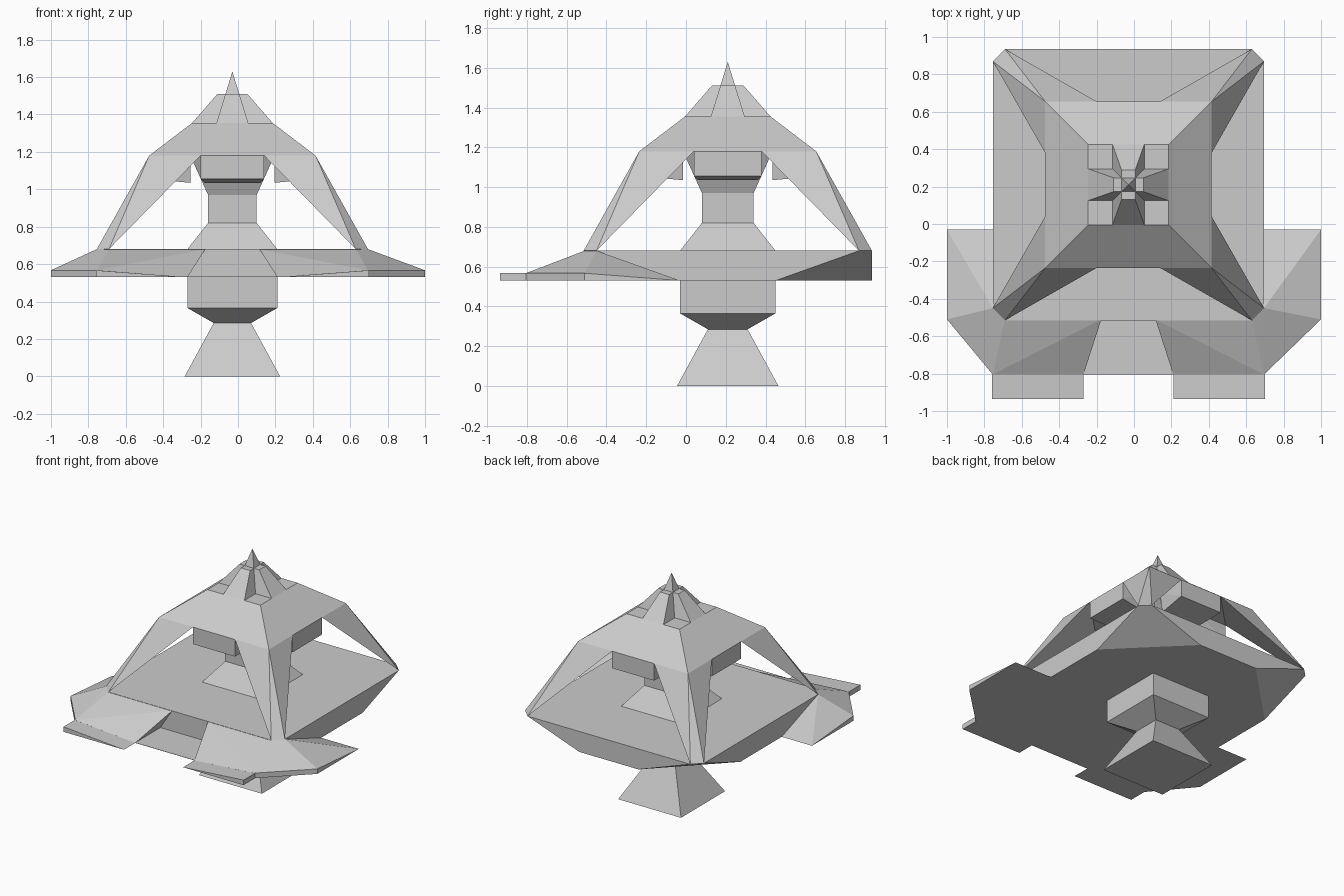
import bpy, bmesh
from mathutils import Vector, Matrix
from math import pi

if "Cube" in bpy.data.objects:
    bpy.data.objects.remove(bpy.data.objects["Cube"])

AXIS = Vector((-0.03, 0.21, 0))  # vertical centre line of the tower


def finish(bm, name):
    bmesh.ops.recalc_face_normals(bm, faces=bm.faces[:])
    bmesh.ops.translate(bm, verts=bm.verts[:], vec=AXIS)
    me = bpy.data.meshes.new(name)
    bm.to_mesh(me)
    bm.free()
    ob = bpy.data.objects.new(name, me)
    bpy.context.collection.objects.link(ob)
    return ob


def hull(name, pts, turn=0):
    """Convex flat-faced solid around the points, turned about the axis."""
    bm = bmesh.new()
    rot = Matrix.Rotation(turn, 3, 'Z')
    for p in pts:
        bm.verts.new(rot @ Vector(p))
    res = bmesh.ops.convex_hull(bm, input=bm.verts[:])
    junk = {v for v in res["geom_interior"] + res["geom_unused"]
            if isinstance(v, bmesh.types.BMVert)}
    bmesh.ops.delete(bm, geom=list(junk), context='VERTS')
    bmesh.ops.dissolve_limit(bm, angle_limit=0.01, verts=bm.verts[:], edges=bm.edges[:])
    return finish(bm, name)


def loft(name, rings):
    """Closed solid through matching horizontal rings."""
    bm = bmesh.new()
    loops = [[bm.verts.new(p) for p in r] for r in rings]
    n = len(loops[0])
    for a, b in zip(loops, loops[1:]):
        for i in range(n):
            j = (i + 1) % n
            bm.faces.new((a[i], a[j], b[j], b[i]))
    bm.faces.new(loops[0][::-1])
    bm.faces.new(loops[-1])
    return finish(bm, name)


def square(h, z):
    return [(-h, -h, z), (h, -h, z), (h, h, z), (-h, h, z)]


def plus(out, w, z):
    q = [(out, -w), (out, w), (w, w)]
    return [Matrix.Rotation(k * pi / 2, 3, 'Z') @ Vector((x, y, z))
            for k in range(4) for x, y in q]


def octagon(a, b, z):
    return [(sx * x, sy * y, z) for x, y in ((a, b), (b, a))
            for sx in (1, -1) for sy in (1, -1)]


# Flared foot and the square column rising to the roof
loft("foot", [square(h, z) for h, z in
              ((.255, 0), (.10, .285), (.24, .365), (.24, .53))])
loft("column", [square(h, z) for h, z in
                ((.24, .68), (.13, .82), (.13, .97), (.225, 1.18))])

# Platform with tapering corners
hull("platform", octagon(.725, .66, .68) + octagon(.725, .24, .53))

# Sloping pads and wedge flaps at the two front corners
LOW, RIM, TOP = .53, .567, .68
for side, s, reach in (("left", -1, .97), ("right", 1, 1.03)):
    pad = [(.725, -.66, TOP), (.66, -.72, TOP), (.145, -.72, TOP),
           (.24, -.72, LOW), (.24, -1.015, LOW),
           (.725, -1.015, RIM), (.725, -1.015, LOW),
           (reach, -.72, RIM), (reach, -.72, LOW),
           (reach, -.24, LOW), (.725, -.24, LOW)]
    hull(side + "_pad", [(s * x, y, z) for x, y, z in pad])
    flap = [(x, y, z) for y in (-1.015, -1.145)
            for x, z in ((.24, LOW), (.73, LOW), (.73, RIM))]
    hull(side + "_flap", [(s * x, y, z) for x, y, z in flap])

# Thin floor between the front pads
hull("front_floor", [(x, y, z) for x in (-.24, .24) for y in (-.72, -1.015)
                     for z in (.53, .532)])

# Four raking legs and four blocks under the roof edges
for k in range(4):
    hull("leg", [(-.445, -.445, 1.18), (-.17, -.445, 1.18), (-.445, -.17, 1.18),
                 (-.725, -.66, .68), (-.66, -.725, .68)], k * pi / 2)
    hull("roof_block", [(s * w, y, z) for s in (-1, 1) for w, y, z in
                        ((.17, -.445, 1.18), (.17, -.445, 1.055),
                         (.17, -.225, 1.18), (.15, -.225, 1.035))], k * pi / 2)

# Roof, cross-shaped crown and spire
loft("roof", [square(.445, 1.18), square(.215, 1.355)])
loft("crown", [plus(.215, .085, 1.355), plus(.08, .037, 1.51)])
hull("spire", square(.037, 1.51) + [(0, 0, 1.63)])
